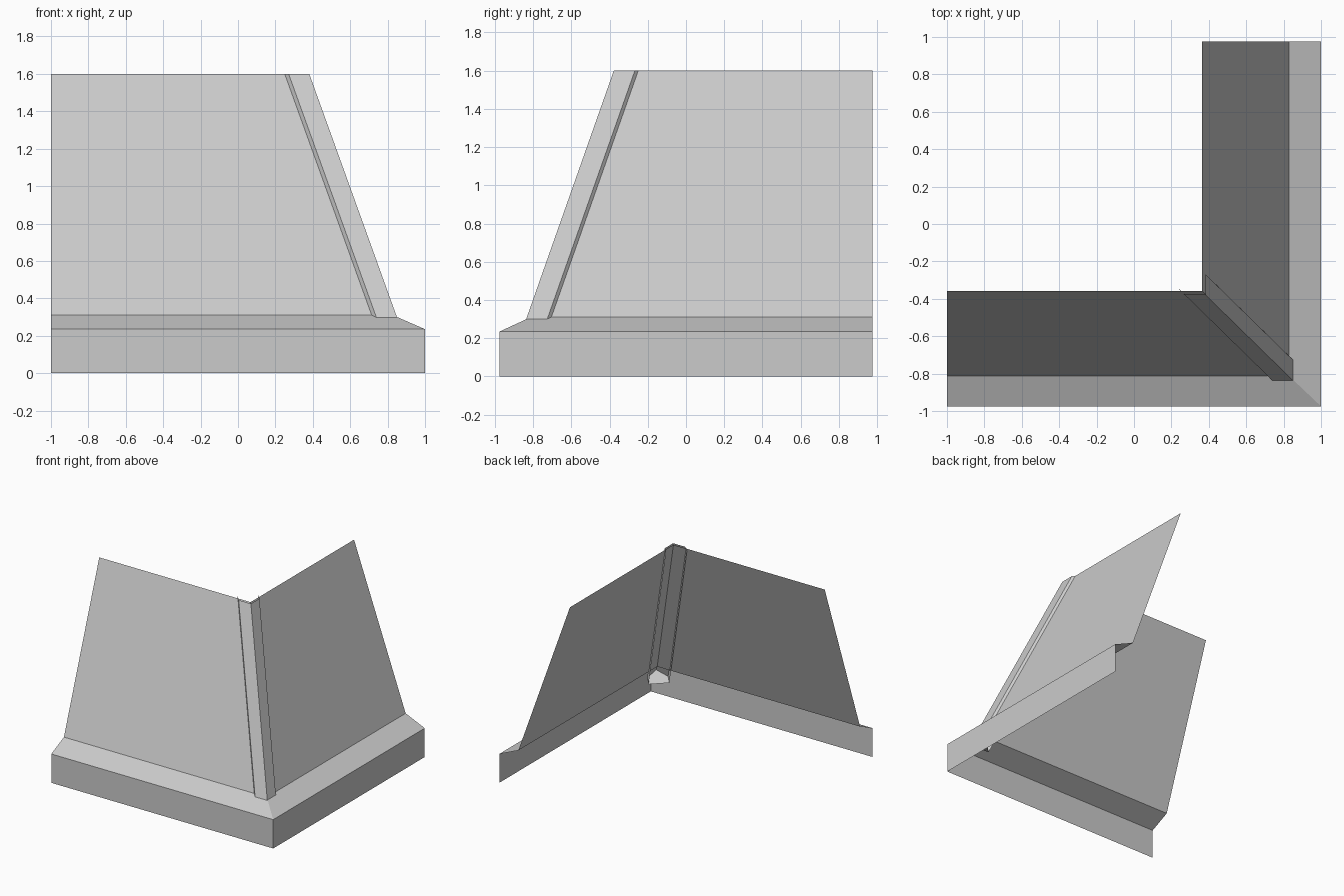
import bpy
from mathutils import Vector

if "Cube" in bpy.data.objects:
    bpy.data.objects.remove(bpy.data.objects["Cube"])


def make_object(name, verts, faces):
    mesh = bpy.data.meshes.new(name)
    mesh.from_pydata([tuple(v) for v in verts], [], faces)
    mesh.update()
    obj = bpy.data.objects.new(name, mesh)
    bpy.context.collection.objects.link(obj)
    return obj


def strips(rows):
    """Quads between neighbouring rows of equal length."""
    n = len(rows[0])
    return [(r * n + i, r * n + i + 1, (r + 1) * n + i + 1, (r + 1) * n + i)
            for r in range(len(rows) - 1) for i in range(n - 1)]


# Profile levels of the L-shaped corner: right wing x, front wing y, height
wall_foot = (1.0, -0.975, 0.0)
wall_top = (1.0, -0.975, 0.235)
roof_foot = (0.828, -0.812, 0.31)
roof_top = (0.363, -0.357, 1.6)


def corner_band(name, low, high):
    """Open sheet running along the front, mitred, then along the right."""
    rows = [[(-1, y, z), (x, y, z), (x, 0.975, z)] for x, y, z in (low, high)]
    return make_object(name, sum(rows, []), strips(rows))


corner_band("wall_band", wall_foot, wall_top)
corner_band("sloped_ledge", wall_top, roof_foot)
corner_band("roof_slope", roof_foot, roof_top)

# Hip cap: folded strip with side lips, cut level at the top,
# square to the hip at the foot and closed there
outward = Vector((1, -1, 0)).normalized()
side = Vector((1, 1, 0)).normalized()
axis = (Vector(roof_foot) - Vector(roof_top)).normalized()
apex_top = Vector((0.381, -0.378, 1.6))
section = [(-0.147, -0.078), (-0.078, -0.078), (0, 0),
           (-0.078, 0.078), (-0.147, 0.078)]
top_row = [apex_top + outward * u + side * v for u, v in section]
apex_foot = apex_top + axis * ((0.26 - 1.6) / axis.z)
foot_row = [p + axis * (apex_foot - p).dot(axis) for p in top_row]
cap_faces = strips([foot_row, top_row]) + [(4, 3, 2, 1, 0)]
make_object("hip_cap", foot_row + top_row, cap_faces)
